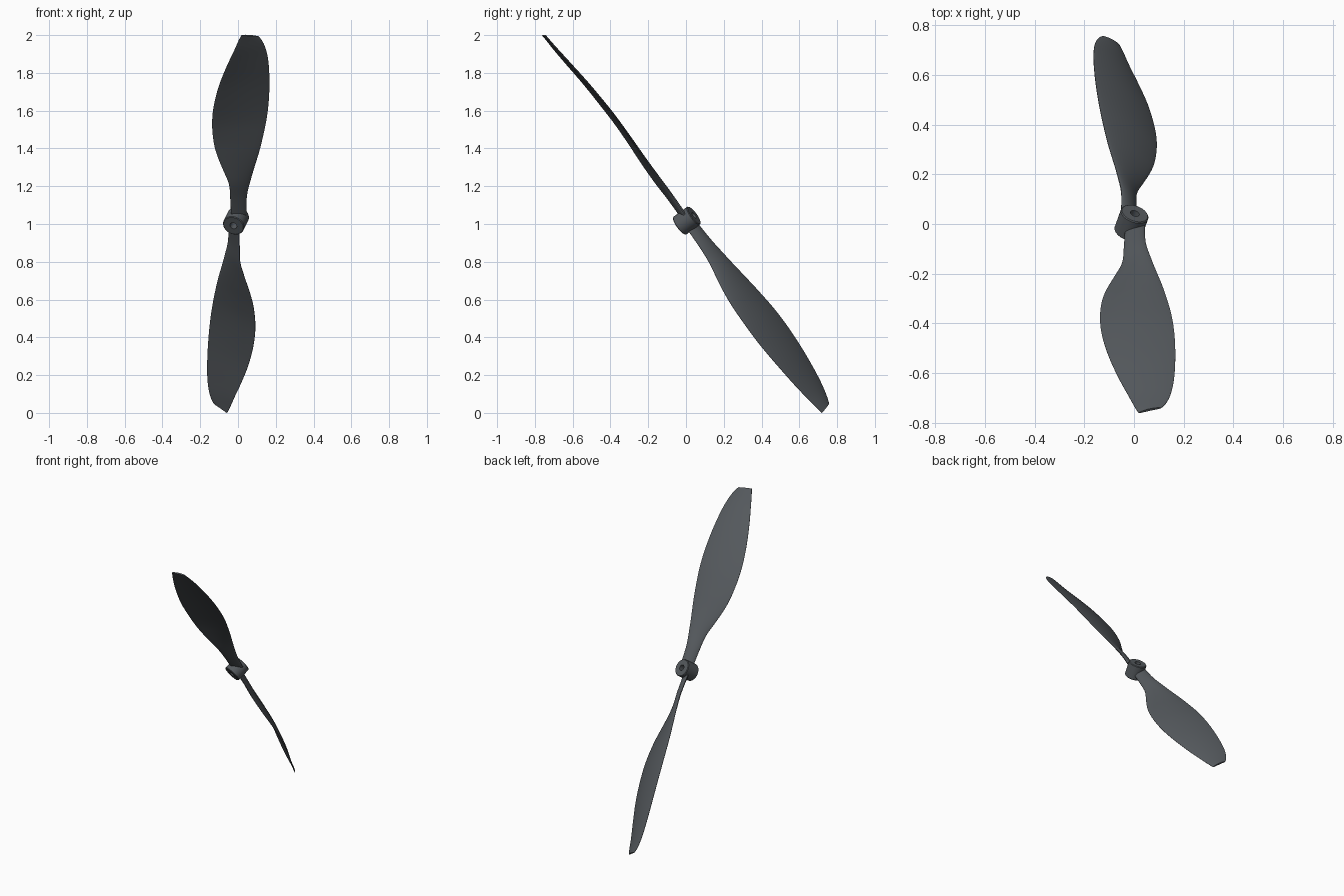
import bpy, bmesh
from math import pi, sin, cos
from mathutils import Matrix, Vector

cube = bpy.data.objects.get("Cube")
if cube:
    bpy.data.objects.remove(cube)

# single dark plastic colour
mat = bpy.data.materials.new("dark grey plastic")
mat.use_nodes = True
COLOUR = (0.09, 0.1, 0.11, 1)
mat.diffuse_color = COLOUR
mat.node_tree.nodes["Principled BSDF"].inputs["Base Color"].default_value = COLOUR

# tilted frame: local x along the blade, local z along the shaft
axis = Vector((0.281, 0.776, 0.564)).normalized()
span = Vector((-0.033, -0.58, 0.815))
span = (span - axis * span.dot(axis)).normalized()
side = axis.cross(span)
FRAME = Matrix((span, side, axis)).transposed().to_4x4()
FRAME.translation = (-0.012, 0, 1.015)

# blade stations: radius, trailing edge (side, height), leading edge (side, height)
STATIONS = [
    (0.03, -0.02, -0.014, 0.05, 0.03),
    (0.15, -0.02, -0.016, 0.056, 0.036),
    (0.25, -0.022, -0.022, 0.078, 0.042),
    (0.34, -0.047, -0.03, 0.102, 0.047),
    (0.43, -0.074, -0.036, 0.127, 0.053),
    (0.52, -0.092, -0.038, 0.148, 0.059),
    (0.64, -0.097, -0.038, 0.172, 0.065),
    (0.76, -0.084, -0.039, 0.189, 0.064),
    (0.9, -0.05, -0.037, 0.201, 0.055),
    (1.04, 0, -0.036, 0.205, 0.04),
    (1.14, 0.042, -0.033, 0.197, 0.026),
    (1.2, 0.067, -0.029, 0.182, 0.016),
    (1.232, 0.083, -0.027, 0.165, 0.01),
]
CHORD, STEPS = 12, 4


def smooth_rows(rows):
    """Catmull-Rom refinement of the stations."""
    out = []
    for i in range(len(rows) - 1):
        a, b, c, d = (rows[min(max(i + k, 0), len(rows) - 1)] for k in (-1, 0, 1, 2))
        for s in range(STEPS):
            t = s / STEPS
            out.append([q + t / 2 * (r - p + t * (2*p - 5*q + 4*r - w + t * (3*(q - r) + w - p)))
                        for p, q, r, w in zip(a, b, c, d)])
    return out + [list(rows[-1])]


def section(row):
    """Closed thin cambered section across the blade."""
    r, ts, th, ls, lh = row
    trail, lead = Vector((r, ts, th)), Vector((r, ls, lh))
    slant = 0.01 * max(0, (r - 1.1) / 0.132)
    trail.x += slant
    lead.x -= slant
    chord = lead - trail
    normal = Vector((0, -chord.z, chord.y)).normalized()
    thick = 0.004 + 0.01 * max(0, 1 - r / 0.6)

    def point(u, sign):
        bulge = 4 * u * (1 - u)
        offset = 0.04 * chord.length * bulge + sign * (0.001 + thick * bulge ** 0.6)
        return trail + chord * u + normal * offset

    us = [(1 - cos(pi * i / CHORD)) / 2 for i in range(CHORD + 1)]
    return [point(u, 1) for u in us] + [point(u, -1) for u in reversed(us)]


def finish(name, bm, matrix):
    bmesh.ops.recalc_face_normals(bm, faces=bm.faces)
    mesh = bpy.data.meshes.new(name)
    bm.to_mesh(mesh)
    bm.free()
    mesh.materials.append(mat)
    obj = bpy.data.objects.new(name, mesh)
    bpy.context.collection.objects.link(obj)
    obj.matrix_world = matrix
    bpy.ops.object.select_all(action='DESELECT')
    obj.select_set(True)
    bpy.context.view_layer.objects.active = obj
    bpy.ops.object.shade_smooth_by_angle()


def bridge(bm, rings, closed=False):
    count = len(rings[0])
    pairs = zip(rings, rings[1:] + rings[:1] if closed else rings[1:])
    for a, b in pairs:
        for i in range(count):
            j = (i + 1) % count
            bm.faces.new((a[i], a[j], b[j], b[i]))


# two blades, half a turn apart
for name, turn in (("upper_blade", 0), ("lower_blade", pi)):
    bm = bmesh.new()
    rings = [[bm.verts.new(p) for p in section(row)] for row in smooth_rows(STATIONS)]
    bridge(bm, rings)
    bm.faces.new(rings[0])
    bm.faces.new(rings[-1])
    finish(name, bm, FRAME @ Matrix.Rotation(turn, 4, 'Z'))

# hub: turned ring with a shaft hole
PROFILE = [(0.019, -0.044), (0.054, -0.044), (0.058, -0.04),
           (0.058, 0.051), (0.054, 0.055), (0.019, 0.055)]
bm = bmesh.new()
SIDES = 40
rings = [[bm.verts.new((r * cos(2 * pi * i / SIDES), r * sin(2 * pi * i / SIDES), z))
          for i in range(SIDES)] for r, z in PROFILE]
bridge(bm, rings, closed=True)
finish("hub", bm, FRAME)
